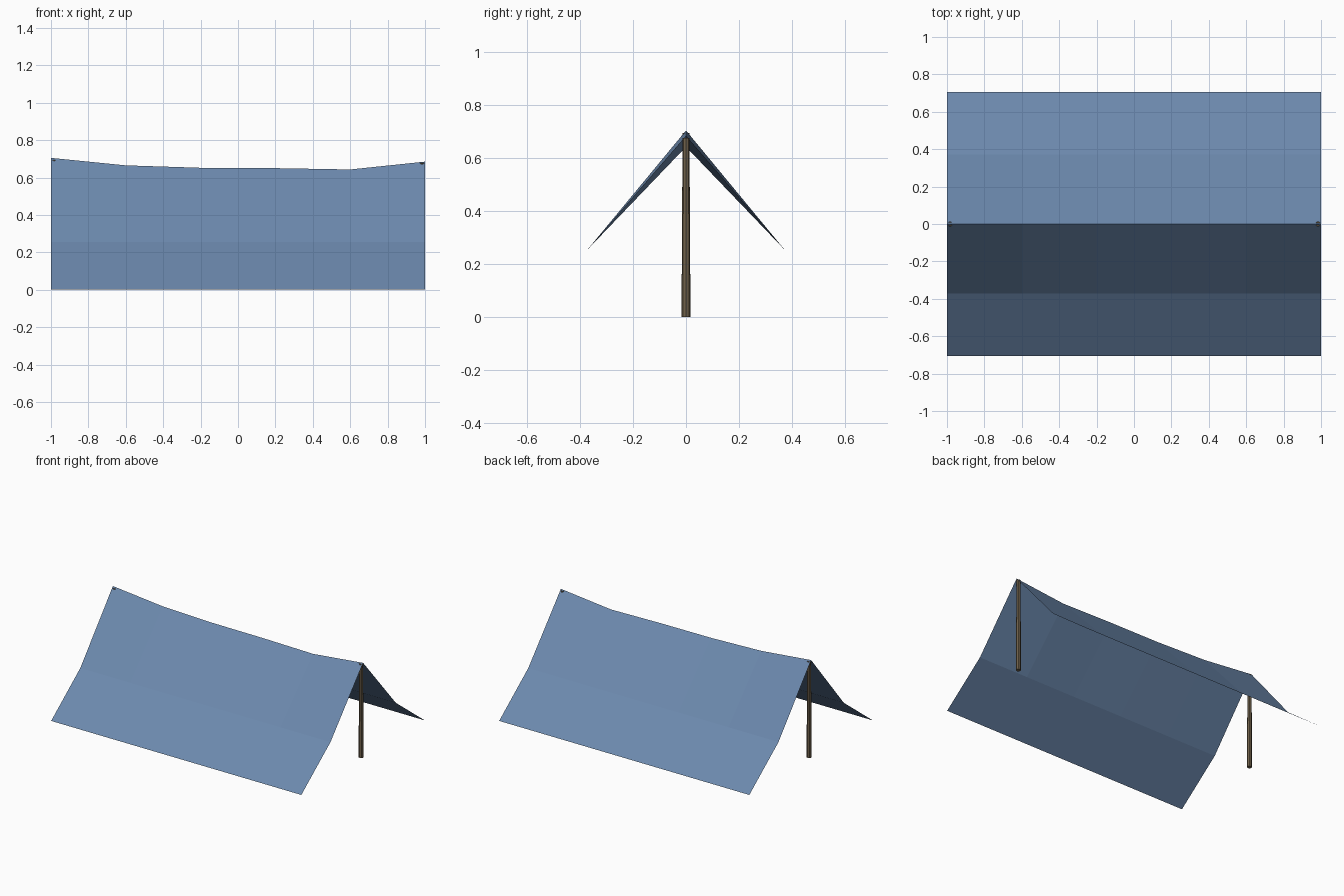
import bpy, bmesh

if "Cube" in bpy.data.objects:
    bpy.data.objects.remove(bpy.data.objects["Cube"])

def material(name, color):
    m = bpy.data.materials.new(name)
    m.diffuse_color = (*color, 1)
    m.use_nodes = True
    m.node_tree.nodes["Principled BSDF"].inputs["Base Color"].default_value = m.diffuse_color
    return m

cloth = material("blue_canvas", (0.15, 0.25, 0.42))
wood = material("wood", (0.16, 0.12, 0.07))

# Sagging canvas: one cross-section swept along the ridge
ridge = [(-1, .705), (-.6, .665), (-.2, .652), (.2, .65), (.6, .643), (1, .685)]
bm = bmesh.new()
rows = []
for x, z in ridge:
    section = [(-.705, 0), (-.372, .255), (0, z), (.372, .255), (.705, 0)]
    rows.append([bm.verts.new((x, y, h)) for y, h in section])
for a, b in zip(rows, rows[1:]):
    for i in range(4):
        bm.faces.new((a[i], b[i], b[i + 1], a[i + 1]))
me = bpy.data.meshes.new("canvas")
bm.to_mesh(me)
bm.free()
canvas = bpy.data.objects.new("canvas", me)
bpy.context.collection.objects.link(canvas)
me.materials.append(cloth)

# Tapered upright pole at each end
for name, x, h in (("left_pole", -.984, .695), ("right_pole", .984, .677)):
    bpy.ops.mesh.primitive_cone_add(vertices=8, radius1=.017, radius2=.013,
                                    depth=h, location=(x, 0, h / 2))
    pole = bpy.context.object
    pole.name = name
    pole.data.materials.append(wood)
